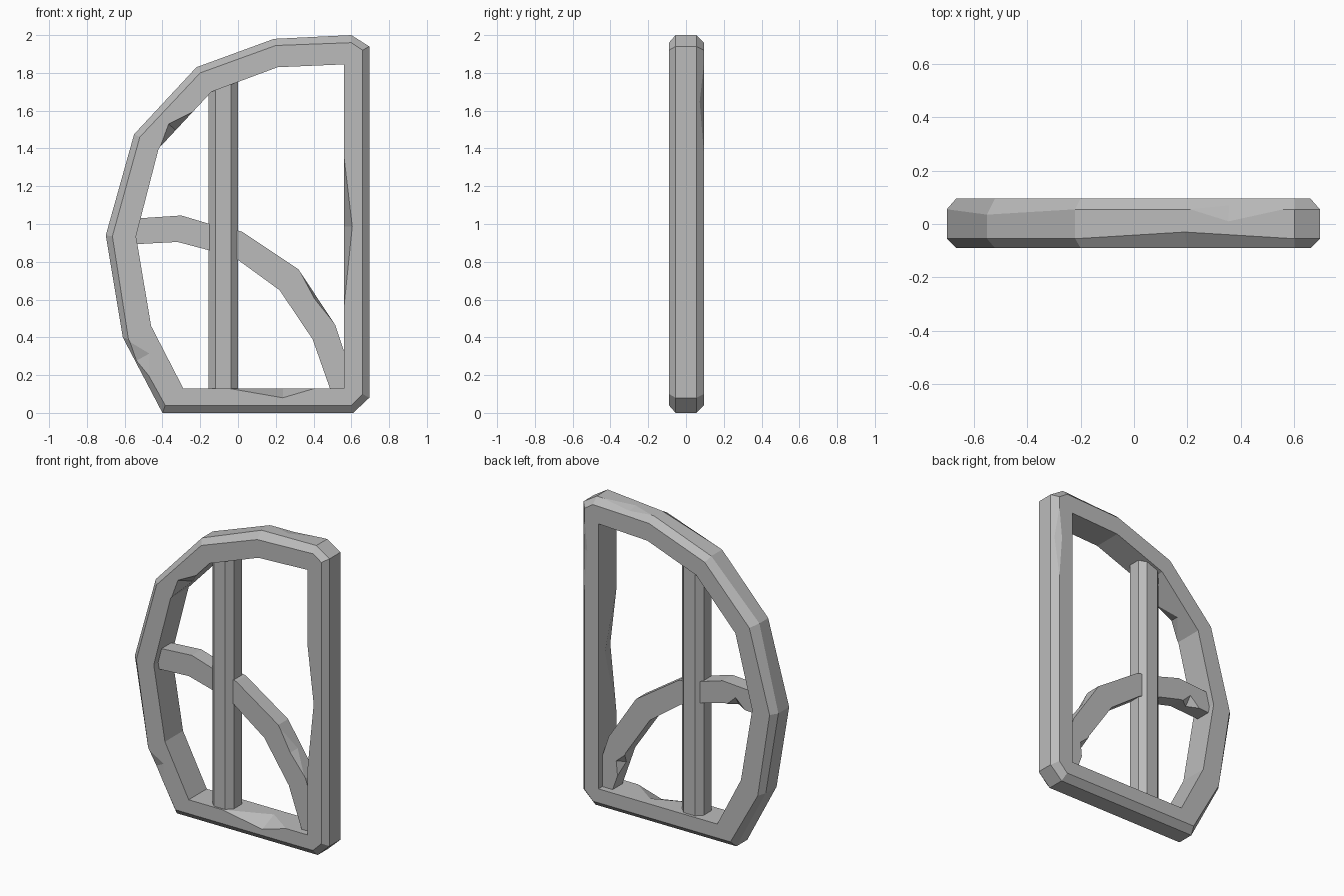
import bpy
import bmesh
from mathutils import Vector

if "Cube" in bpy.data.objects:
    bpy.data.objects.remove(bpy.data.objects["Cube"], do_unlink=True)

GREY = (0.5, 0.5, 0.5, 1)
stone = bpy.data.materials.new("stone grey")
stone.use_nodes = True
stone.diffuse_color = GREY
stone.node_tree.nodes["Principled BSDF"].inputs["Base Color"].default_value = GREY


def loft(sections, closed):
    """Skin a list of cross-sections, merging points that coincide."""
    bm = bmesh.new()
    cache = {}

    def vert(co):
        key = tuple(round(c, 4) for c in co)
        if key not in cache:
            cache[key] = bm.verts.new(co)
        return cache[key]

    grid = [[vert(co) for co in section] for section in sections]
    count, sides = len(grid), len(grid[0])
    for i in range(count if closed else count - 1):
        here, there = grid[i], grid[(i + 1) % count]
        for k in range(sides):
            n = (k + 1) % sides
            corners = list(dict.fromkeys((here[k], here[n], there[n], there[k])))
            if len(corners) > 2:
                bm.faces.new(corners)
    if not closed:
        bm.faces.new(grid[0])
        bm.faces.new(grid[-1])
    bmesh.ops.recalc_face_normals(bm, faces=bm.faces)
    return bm, grid


def chip(bm, a, b, start, peak, end, face_depth, side_depth):
    """Knock a three-sided chip out of the edge from a to b."""
    bm.normal_update()
    edge = bm.edges.get((a, b))
    faces = sorted(edge.link_faces, key=lambda f: -abs(f.normal.y))
    p, q = (bm.verts.new(a.co.lerp(b.co, t)) for t in (start, end))
    along = (b.co - a.co).normalized()
    tips = []
    for face, depth in zip(faces, (face_depth, side_depth)):
        inward = face.normal.cross(along).normalized()
        if inward.dot(face.calc_center_median() - a.co) < 0:
            inward.negate()
        tip = bm.verts.new(a.co.lerp(b.co, peak) + inward * depth)
        tips.append(tip)
        ring = list(face.verts)
        i = ring.index(a)
        if ring[(i + 1) % len(ring)] == b:
            ring[i + 1:i + 1] = [p, tip, q]
        else:
            i = ring.index(b)
            ring[i + 1:i + 1] = [q, tip, p]
        bm.faces.remove(face)
        bm.faces.new(ring)
    bm.edges.remove(edge)
    bm.faces.new((p, tips[0], tips[1]))
    bm.faces.new((q, tips[1], tips[0]))


def finish(name, bm):
    bmesh.ops.recalc_face_normals(bm, faces=bm.faces)
    mesh = bpy.data.meshes.new(name)
    bm.to_mesh(mesh)
    bm.free()
    mesh.materials.append(stone)
    bpy.context.collection.objects.link(bpy.data.objects.new(name, mesh))


# Window frame: outer ridge, chamfer edge and opening at each corner
FRONT, BACK = -0.09, 0.095
corners = [
    ((-0.4, 0), (-0.385, 0.04), (-0.29, 0.13)),
    ((0.61, 0), (0.6, 0.04), (0.56, 0.13)),
    ((0.695, 0.08), (0.66, 0.1), (0.56, 0.13)),
    ((0.695, 1.94), (0.66, 1.92), (0.56, 1.845)),
    ((0.6, 2), (0.6, 1.96), (0.56, 1.845)),
    ((0.19, 1.98), (0.2, 1.945), (0.21, 1.83)),
    ((-0.22, 1.83), (-0.2, 1.8), (-0.14, 1.7)),
    ((-0.55, 1.475), (-0.52, 1.46), (-0.42, 1.4)),
    ((-0.7, 0.94), (-0.665, 0.935), (-0.54, 0.935)),
    ((-0.61, 0.4), (-0.58, 0.39), (-0.46, 0.46)),
]
sections = []
for i, (ridge, rim, hole) in enumerate(corners):
    front_ridge = -0.03 if i == 5 else -0.055
    back_ridge = 0.035 if i == 7 else 0.055
    layers = ((hole, FRONT), (rim, FRONT), (ridge, front_ridge),
              (ridge, back_ridge), (rim, BACK), (hole, BACK))
    sections.append([Vector((x, y, z)) for (x, z), y in layers])
bm, grid = loft(sections, True)

# Chips: corner index, layer, start, peak, end, depth on face and side
for i, layer, *cut in (
    (2, 0, 0.245, 0.5, 0.72, 0.045, 0.12),
    (0, 0, 0.28, 0.62, 0.82, 0.05, 0.12),
    (6, 0, 0.35, 0.68, 0.97, 0.05, 0.1),
    (9, 1, 0.04, 0.3, 0.55, 0.06, 0.03),
    (2, 4, 0.7, 0.85, 0.96, 0.02, 0.03),
    (4, 3, 0.1, 0.6, 0.95, 0.02, 0.045),
):
    chip(bm, grid[i][layer], grid[(i + 1) % len(grid)][layer], *cut)
finish("window_frame", bm)

# Upright bar: a square post with chamfered corners
HALF, FLAT, MIDDLE = 0.0775, 0.04, -0.078
outline = []
for sx, sy in ((1, 1), (-1, 1), (-1, -1), (1, -1)):
    pair = [(sx * HALF, sy * FLAT), (sx * FLAT, sy * HALF)]
    outline += pair if sx == sy else pair[::-1]
bm, grid = loft([[Vector((MIDDLE + x, y, z)) for x, y in outline]
                 for z in (0.11, 1.79)], False)
finish("upright_bar", bm)

# Curved brace: upper and lower edge at each joint
joints = [
    ((-0.6, 1.025), (-0.6, 0.89)),
    ((-0.3, 1.045), (-0.32, 0.905)),
    ((-0.15, 1.0), (-0.15, 0.86)),
    ((0.02, 0.96), (0, 0.81)),
    ((0.32, 0.76), (0.22, 0.65)),
    ((0.515, 0.465), (0.395, 0.39)),
    ((0.63, 0.12), (0.49, 0.12)),
]
NEAR, FAR = -0.045, 0.055
bm, grid = loft([[Vector((x, y, z)) for (x, z), y in
                  ((up, NEAR), (low, NEAR), (low, FAR), (up, FAR))]
                 for up, low in joints], False)
for i, layer, *cut in (
    (4, 0, 0.05, 0.5, 0.95, 0.015, 0.06),
    (0, 2, 0.5, 0.75, 0.95, 0.06, 0.04),
    (5, 2, 0.05, 0.3, 0.6, 0.04, 0.05),
):
    chip(bm, grid[i][layer], grid[i + 1][layer], *cut)
finish("curved_brace", bm)
